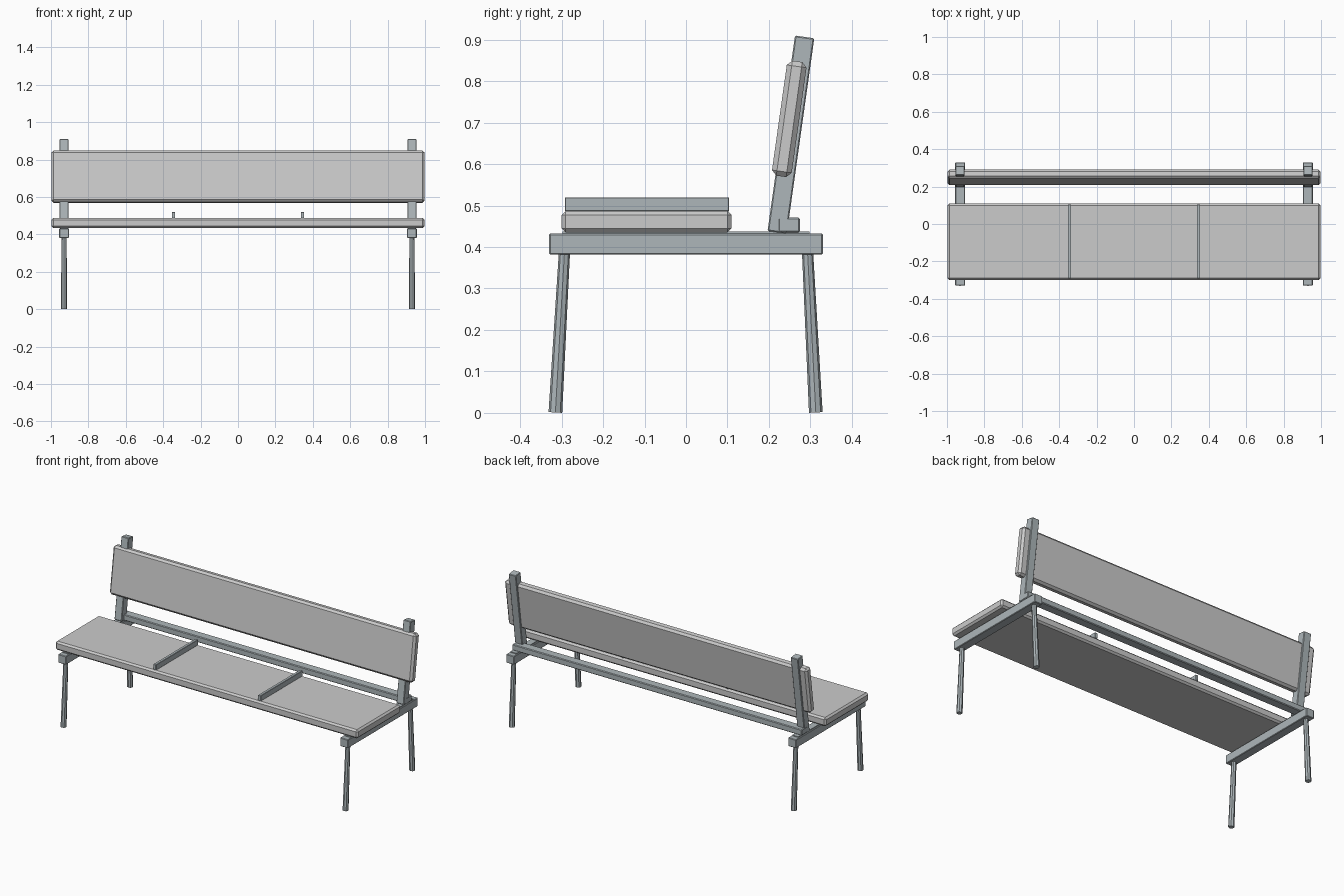
import bpy, math
from mathutils import Vector

if "Cube" in bpy.data.objects:
    bpy.data.objects.remove(bpy.data.objects["Cube"])

metal = bpy.data.materials.new("frame_grey")
metal.diffuse_color = (0.42, 0.47, 0.49, 1)
metal.use_nodes = True
metal.node_tree.nodes["Principled BSDF"].inputs["Base Color"].default_value = metal.diffuse_color
TILT = math.radians(-8)


def box(name, loc, size, bevel, mat=None, tilt=0):
    bpy.ops.mesh.primitive_cube_add(size=1, location=loc, rotation=(tilt, 0, 0))
    ob = bpy.context.object
    ob.name = name
    ob.scale = size
    bpy.ops.object.transform_apply(location=False, rotation=False, scale=True)
    if bevel:
        mod = ob.modifiers.new("edge", 'BEVEL')
        mod.width = bevel
        mod.segments = 1
    if mat:
        ob.data.materials.append(mat)
    return ob


def leg(name, foot, top):
    foot, top = Vector(foot), Vector(top)
    d = top - foot
    bpy.ops.mesh.primitive_cone_add(vertices=8, radius1=0.0165, radius2=0.0135,
                                    depth=d.length, location=(foot + top) / 2)
    ob = bpy.context.object
    ob.name = name
    ob.rotation_euler = d.to_track_quat('Z', 'Y').to_euler()
    ob.data.materials.append(metal)


# Seat and leaning backrest
box("seat", (0, -0.095, 0.461), (1.995, 0.41, 0.052), 0.010)
box("backrest", (0, 0.249, 0.709), (1.995, 0.048, 0.28), 0.012, tilt=TILT)

# Seat dividers
for s, side in ((-1, "left"), (1, "right")):
    box(side + "_divider", (s * 0.345, -0.094, 0.503), (0.018, 0.396, 0.034), 0.002, metal)

# End frames: side rail, mounting strip, back post, splayed legs
for s, side in ((-1, "left"), (1, "right")):
    x = s * 0.93
    box(side + "_side_rail", (x, 0, 0.407), (0.052, 0.66, 0.051), 0.003, metal)
    box(side + "_mounting_strip", (x, 0, 0.4345), (0.04, 0.596, 0.006), 0, metal)
    box(side + "_back_post", (x, 0.253, 0.671), (0.048, 0.047, 0.476), 0.003, metal, TILT)
    leg(side + "_front_leg", (x, -0.315, 0.001), (x, -0.293, 0.39))
    leg(side + "_rear_leg", (x, 0.313, 0.001), (x, 0.293, 0.39))

# Long rail behind the seat
box("back_rail", (0, 0.248, 0.453), (1.91, 0.054, 0.036), 0.004, metal)
